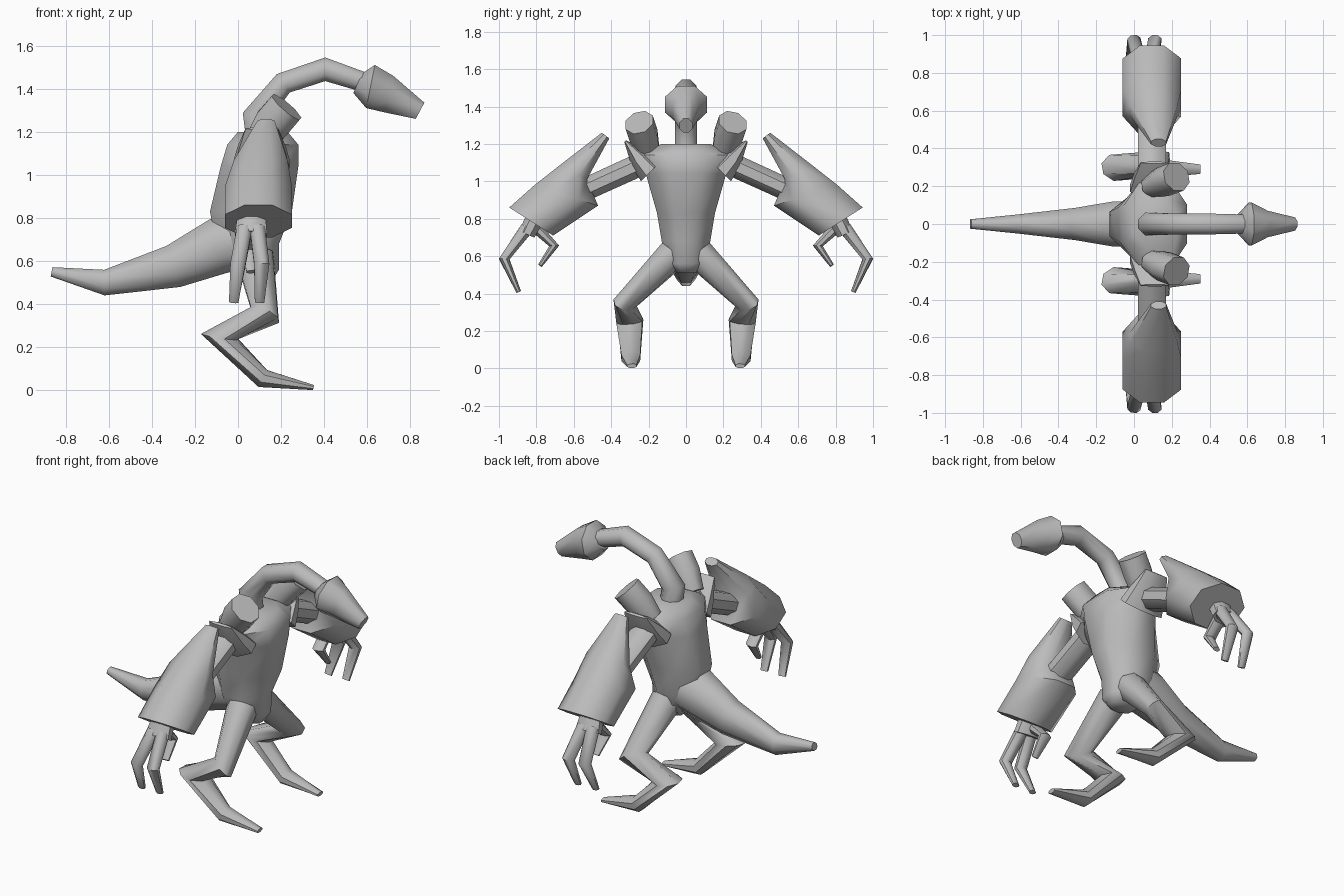
import bpy, bmesh, math
from mathutils import Vector as V

if "Cube" in bpy.data.objects:
    bpy.data.objects.remove(bpy.data.objects["Cube"])

skin_mat = bpy.data.materials.new("plain_grey")
skin_mat.diffuse_color = (0.5, 0.5, 0.5, 1)
skin_mat.use_nodes = True
skin_mat.node_tree.nodes["Principled BSDF"].inputs["Base Color"].default_value = skin_mat.diffuse_color
X, Y, Z = V((1, 0, 0)), V((0, 1, 0)), V((0, 0, 1))
SIDES = 8


def ring(c, u, v):
    """Flat-sided ring reaching exactly u and v from its centre."""
    k = 1 / math.cos(math.pi / SIDES)
    angles = [2 * math.pi * (i + 0.5) / SIDES for i in range(SIDES)]
    return [c + u * k * math.cos(a) + v * k * math.sin(a) for a in angles]


def skin(name, rings, mirror=False):
    """Bridge rings into one closed, softly shaded part."""
    bm = bmesh.new()
    loops = [[bm.verts.new(p) for p in r] for r in rings]
    for a, b in zip(loops, loops[1:]):
        for i in range(SIDES):
            j = (i + 1) % SIDES
            bm.faces.new((a[i], a[j], b[j], b[i]))
    bm.faces.new(loops[0])
    bm.faces.new(loops[-1])
    bmesh.ops.recalc_face_normals(bm, faces=bm.faces)
    me = bpy.data.meshes.new(name)
    bm.to_mesh(me)
    bm.free()
    me.polygons.foreach_set("use_smooth", [True] * len(me.polygons))
    me.set_sharp_from_angle(angle=math.radians(50))
    me.materials.append(skin_mat)
    ob = bpy.data.objects.new(name, me)
    bpy.context.collection.objects.link(ob)
    if mirror:
        m = ob.modifiers.new("mirror", 'MIRROR')
        m.use_axis = (False, True, False)
        m.use_mirror_merge = False
    return ob


def tube(name, pts, ref, mirror=False):
    """Limb along points (x, y, z, radius along ref, other radius), mitred at bends."""
    c = [V(p[:3]) for p in pts]
    rings = []
    for i, p in enumerate(pts):
        d_in = (c[max(i, 1)] - c[max(i, 1) - 1]).normalized()
        k = min(i, len(c) - 2)
        d_out = (c[k + 1] - c[k]).normalized()
        t = (d_in + d_out).normalized()
        side = (ref - d_in * ref.dot(d_in)).normalized()
        up = d_in.cross(side)
        flat = lambda o: o - d_in * (o.dot(t) / d_in.dot(t))
        rings.append(ring(c[i], flat(side * p[3]), flat(up * p[4])))
    return skin(name, rings, mirror)


# Torso: (height, back x, front x, half width)
torso = [(0.51, 0.02, 0.16, 0.05), (0.56, -0.04, 0.19, 0.11), (0.68, -0.10, 0.19, 0.13),
         (0.83, -0.13, 0.25, 0.155), (1.04, -0.08, 0.28, 0.215), (1.14, -0.05, 0.28, 0.25),
         (1.20, 0.0, 0.23, 0.13)]
skin("torso", [ring(V(((a + b) / 2, 0, z)), X * (b - a) / 2, Y * w) for z, a, b, w in torso])

# Flared shoulder edges and stubs on top of the shoulders
skin("shoulder_flare", [ring(V((0.11, 0.19, 1.05)), X * 0.13, V((0, 0.05, -0.05))),
                        ring(V((0.11, 0.25, 1.12)), X * 0.11, V((0, 0.04, -0.04))),
                        ring(V((0.11, 0.325, 1.215)), X * 0.075, V((0, 0.005, -0.005)))], True)
tube("shoulder_stub", [(0.10, 0.20, 1.15, 0.06, 0.07), (0.16, 0.225, 1.24, 0.075, 0.085),
                       (0.225, 0.25, 1.315, 0.075, 0.085)], Y, True)

# Neck and head
tube("neck", [(0.10, 0, 1.15, 0.06, 0.06), (0.085, 0, 1.27, 0.06, 0.06),
              (0.21, 0, 1.425, 0.055, 0.05), (0.405, 0, 1.49, 0.055, 0.052),
              (0.60, 0, 1.425, 0.05, 0.045)], Y)
head = [(0.555, 1.38, 1.47, 0.05), (0.615, 1.31, 1.51, 0.113), (0.70, 1.29, 1.46, 0.07),
        (0.845, 1.26, 1.335, 0.035)]
skin("head", [ring(V((x, 0, (a + b) / 2)), V((0.02, 0, (b - a) / 2)), Y * w)
              for x, a, b, w in head])

# Tail
tube("tail", [(0.04, 0, 0.70, 0.12, 0.13), (-0.09, 0, 0.67, 0.12, 0.13),
              (-0.30, 0, 0.575, 0.085, 0.10), (-0.62, 0, 0.50, 0.05, 0.058),
              (-0.865, 0, 0.55, 0.025, 0.022)], Y)

# Arms
tube("upper_arm", [(0.095, 0.18, 1.12, 0.075, 0.062), (0.095, 0.62, 0.92, 0.075, 0.06)], X, True)

# Sleeve-like forearms: (inner y, inner z, outer y, outer z, back x, front x)
sleeve = [(0.41, 1.23, 0.45, 1.26, 0.09, 0.17), (0.53, 1.01, 0.67, 1.09, -0.02, 0.23),
          (0.47, 0.87, 0.81, 0.98, -0.06, 0.25), (0.71, 0.71, 0.945, 0.86, -0.06, 0.25)]
skin("forearm_sleeve", [ring(V(((a + b) / 2, (y0 + y1) / 2, (z0 + z1) / 2)), X * (b - a) / 2,
                             V((0, (y1 - y0) / 2, (z1 - z0) / 2)))
                        for y0, z0, y1, z1, a, b in sleeve], True)

# Hands: palm, two long fingers and a thumb
tube("palm", [(0.065, 0.79, 0.84, 0.06, 0.05), (0.06, 0.85, 0.72, 0.075, 0.045)], X, True)
for name, x0, x1, x2 in (("rear_finger", 0.03, 0.0, -0.02), ("front_finger", 0.09, 0.11, 0.10)):
    tube(name, [(x0, 0.85, 0.75, 0.035, 0.035), (x1, 0.972, 0.585, 0.035, 0.024),
                (x2, 0.895, 0.41, 0.022, 0.013)], X, True)
tube("thumb", [(0.05, 0.80, 0.75, 0.035, 0.03), (0.05, 0.705, 0.655, 0.035, 0.02),
               (0.06, 0.78, 0.55, 0.02, 0.012)], X, True)

# Legs with backward heels and long toes
tube("leg", [(0.08, 0.07, 0.61, 0.08, 0.085), (0.125, 0.325, 0.35, 0.055, 0.058),
             (-0.085, 0.30, 0.25, 0.07, 0.048), (0.115, 0.295, 0.055, 0.05, 0.042),
             (0.35, 0.29, 0.013, 0.025, 0.012)], Y, True)
